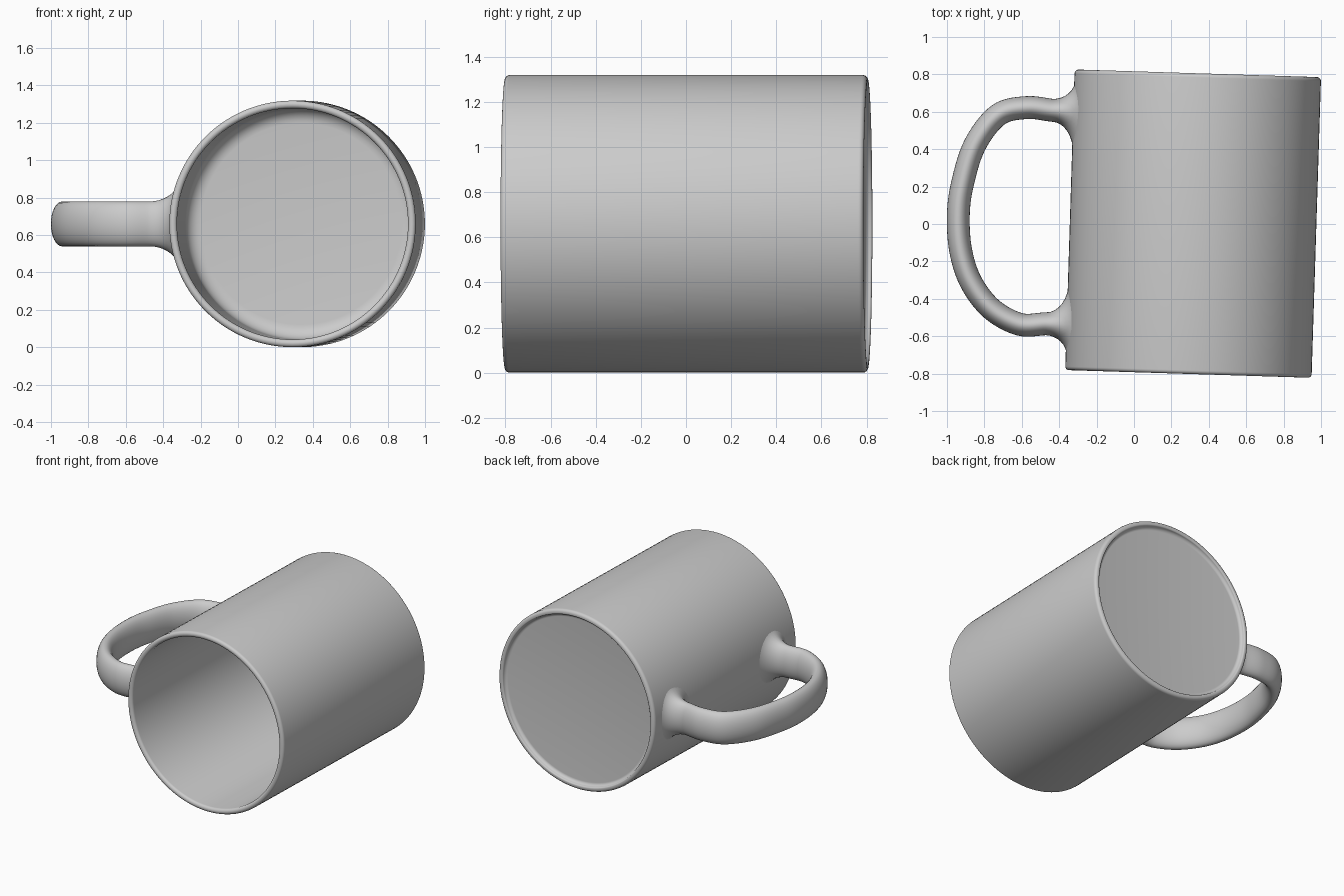
import bpy, bmesh
from math import sin, cos, pi, sqrt, radians
from mathutils import Vector, Matrix

if "Cube" in bpy.data.objects:
    bpy.data.objects.remove(bpy.data.objects["Cube"], do_unlink=True)

RADIUS, WALL, HALF = 0.659, 0.041, 0.804
PLACE = Matrix.Translation((0.316, 0.002, RADIUS)) @ Matrix.Rotation(radians(-1.8), 4, "Z")

glaze = bpy.data.materials.new("grey glaze")
glaze.use_nodes = True
glaze.diffuse_color = (0.6, 0.6, 0.6, 1)
glaze.node_tree.nodes["Principled BSDF"].inputs["Base Color"].default_value = (0.6, 0.6, 0.6, 1)


def finish(name, bm):
    bmesh.ops.recalc_face_normals(bm, faces=bm.faces)
    mesh = bpy.data.meshes.new(name)
    bm.to_mesh(mesh)
    bm.free()
    mesh.materials.append(glaze)
    obj = bpy.data.objects.new(name, mesh)
    bpy.context.collection.objects.link(obj)
    obj.matrix_world = PLACE
    bpy.ops.object.select_all(action="DESELECT")
    obj.select_set(True)
    bpy.context.view_layer.objects.active = obj
    bpy.ops.object.shade_smooth_by_angle(angle=radians(40))
    return obj


def rounded(corners, steps=6):
    """Profile through (r, y, fillet) corners, each rounded off."""
    pts = [Vector(c[:2]) for c in corners]
    out = [pts[0]]
    for i in range(1, len(pts) - 1):
        p, f = pts[i], corners[i][2]
        a = p + (pts[i - 1] - p).normalized() * f
        b = p + (pts[i + 1] - p).normalized() * f
        for k in range(steps + 1):
            s = k / steps * pi / 2
            # Quarter arc between the two tangent points
            out.append(p + (a - p) * (1 - sin(s)) + (b - p) * (1 - cos(s)))
    return out + [pts[-1]]


# Mug body: outer foot, wall, rim and inside as one lathed profile
inner = RADIUS - WALL
profile = rounded([
    (0, HALF - 0.03, 0),
    (inner, HALF - 0.03, 0.02),
    (inner + 0.005, HALF, 0.009),
    (RADIUS, HALF, 0.022),
    (RADIUS, -HALF, 0.02),
    (inner, -HALF, 0.02),
    (inner, HALF - 0.08, 0.08),
    (0, HALF - 0.08, 0),
])
bm = bmesh.new()
verts = [bm.verts.new((p.x, p.y, 0)) for p in profile]
edges = [bm.edges.new(pair) for pair in zip(verts, verts[1:])]
bmesh.ops.spin(bm, geom=verts + edges, cent=(0, 0, 0), axis=(0, 1, 0),
               angle=2 * pi, steps=128, use_merge=False)
bmesh.ops.remove_doubles(bm, verts=bm.verts, dist=0.0005)
finish("mug_body", bm)

# Handle: oval section swept along a smooth loop, flaring into the wall
PATH = [(-0.66, 0.578), (-0.77, 0.582), (-0.91, 0.592), (-1.06, 0.548), (-1.18, 0.383),
        (-1.24, 0.17), (-1.256, 0), (-1.237, -0.185), (-1.177, -0.35), (-1.063, -0.49),
        (-0.91, -0.567), (-0.77, -0.56), (-0.66, -0.558)]
THICK, WIDE, SIDES, STEPS = 0.061, 0.12, 32, 8
path = [Vector(p) for p in PATH]


def spline(a, b, c, d, t):
    """Point and direction on a smooth curve from b to c."""
    k1, k2, k3 = (c - a) / 2, a - b * 2.5 + c * 2 - d / 2, (d - a) / 2 + (b - c) * 1.5
    return b + k1 * t + k2 * t * t + k3 * t ** 3, k1 + k2 * 2 * t + k3 * 3 * t * t


def angles():
    return [2 * pi * i / SIDES for i in range(SIDES)]


def flare(base, side):
    """Rings widening from the handle end to the curved mug wall."""
    rings = []
    for k in range(1, STEPS + 1):
        t = sin(k / STEPS * pi / 2)
        grow = 1 - sqrt(max(0, 1 - t * t))
        ring = []
        for a in angles():
            reach = 0.11 if cos(a) > 0 else 0.17
            y = base.y + side * cos(a) * (THICK + reach * grow)
            z = sin(a) * (WIDE + 0.09 * grow)
            wall = -sqrt((RADIUS - 0.006) ** 2 - z * z)
            ring.append((base.x + (wall - base.x) * t, y, z))
        rings.append(ring)
    return rings


rings = []
for i in range(1, len(path) - 2):
    last = i == len(path) - 3
    for k in range(STEPS + last):
        p, d = spline(*path[i - 1:i + 3], k / STEPS)
        n = Vector((d.y, -d.x)).normalized()
        rings.append([(p.x + n.x * cos(a) * THICK, p.y + n.y * cos(a) * THICK, sin(a) * WIDE)
                      for a in angles()])
rings = flare(path[1], 1)[::-1] + rings + flare(path[-2], -1)

bm = bmesh.new()
loops = [[bm.verts.new(co) for co in ring] for ring in rings]
for a, b in zip(loops, loops[1:]):
    for i in range(SIDES):
        j = (i + 1) % SIDES
        bm.faces.new((a[i], a[j], b[j], b[i]))
finish("handle", bm)
